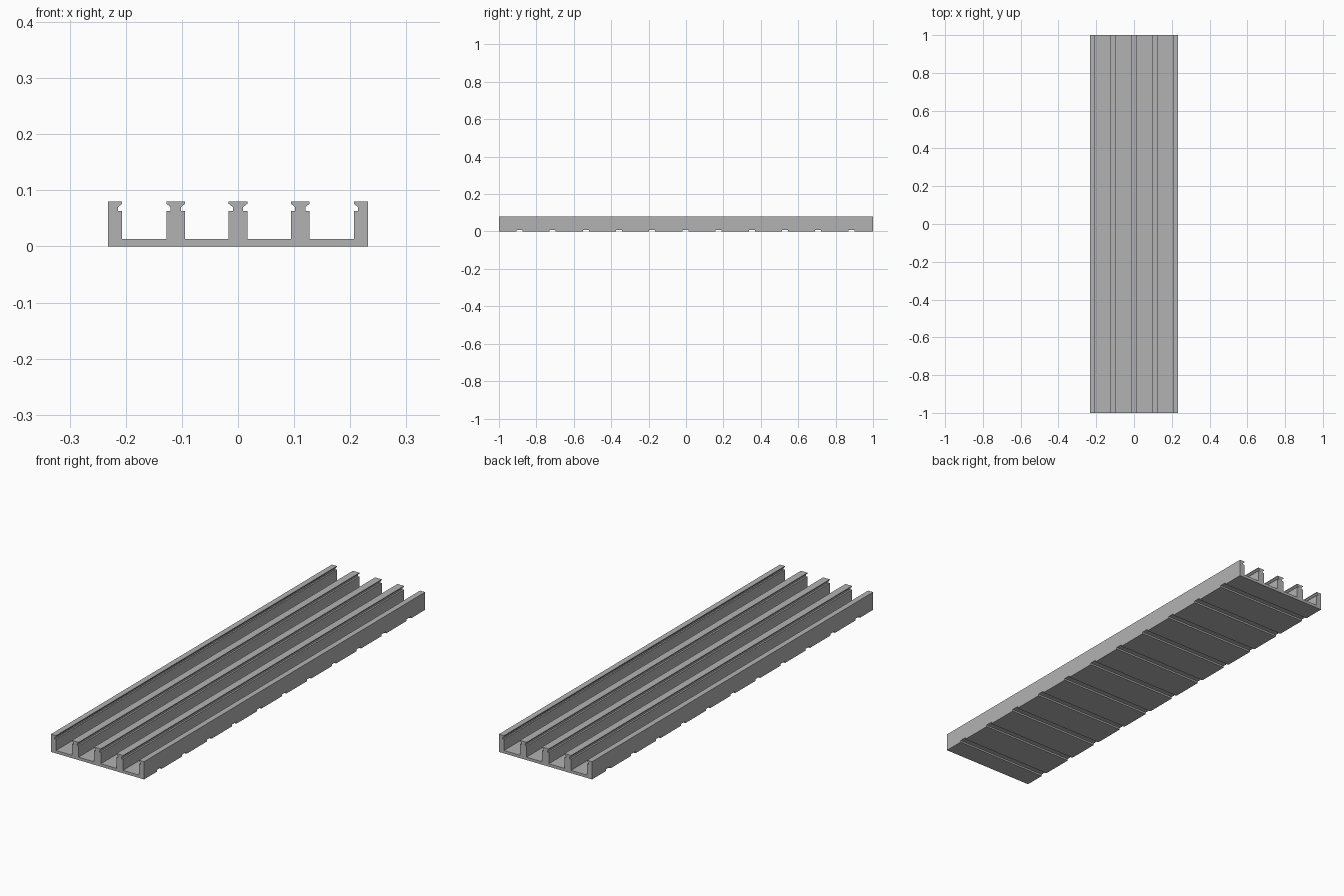
import bpy, bmesh

cube = bpy.data.objects.get("Cube")
if cube:
    bpy.data.objects.remove(cube)

HALF_W, HEIGHT, FLOOR = 0.232, 0.08, 0.013
RIB_PITCH, RIB_HALF, NECK_HALF = 0.111, 0.0165, 0.009
WALL, LIP_IN = 0.025, 0.0065
NECK_LOW, NECK_HIGH, LIP_LOW = 0.063, 0.07, 0.076
GROOVES, GROOVE_PITCH, GROOVE_W, GROOVE_D = 11, 0.1775, 0.032, 0.008

grey = bpy.data.materials.new("plain grey")
grey.use_nodes = True
colour = (0.45, 0.45, 0.45, 1)
grey.diffuse_color = colour
grey.node_tree.nodes["Principled BSDF"].inputs["Base Color"].default_value = colour


def edge_profile(x, side, inset):
    """Notched flank of a rib, from floor to top; side is the outward direction."""
    neck = x - side * inset
    return [(x, FLOOR), (x, NECK_LOW), (neck, NECK_LOW), (neck, NECK_HIGH),
            (x, LIP_LOW), (x, HEIGHT)]


def add_prism(bm, points, axis, start, end):
    """Extrude a closed profile along x or y."""
    place = (lambda a, b: (start, a, b)) if axis == "x" else (lambda a, b: (a, start, b))
    face = bm.faces.new([bm.verts.new(place(a, b)) for a, b in points])
    moved = bmesh.ops.extrude_face_region(bm, geom=[face])["geom"]
    length = end - start
    bmesh.ops.translate(bm, verts=[v for v in moved if isinstance(v, bmesh.types.BMVert)],
                        vec=(length, 0, 0) if axis == "x" else (0, length, 0))


def make_object(name, bm):
    bmesh.ops.recalc_face_normals(bm, faces=bm.faces)
    mesh = bpy.data.meshes.new(name)
    bm.to_mesh(mesh)
    bm.free()
    mesh.materials.append(grey)
    obj = bpy.data.objects.new(name, mesh)
    bpy.context.collection.objects.link(obj)
    return obj


# Channel section: outer walls, floor and three T-topped ribs
section = [(-HALF_W, 0), (-HALF_W, HEIGHT)]
section += edge_profile(-HALF_W + WALL, 1, LIP_IN)[::-1]
for i in (-1, 0, 1):
    centre = i * RIB_PITCH
    section += edge_profile(centre - RIB_HALF, -1, RIB_HALF - NECK_HALF)
    section += edge_profile(centre + RIB_HALF, 1, RIB_HALF - NECK_HALF)[::-1]
section += edge_profile(HALF_W - WALL, -1, LIP_IN)
section += [(HALF_W, HEIGHT), (HALF_W, 0)]

bm = bmesh.new()
add_prism(bm, section, "y", -1, 1)
track = make_object("channel_track", bm)

# Cross grooves under the floor
bm = bmesh.new()
for i in range(GROOVES):
    y = (i - (GROOVES - 1) / 2) * GROOVE_PITCH - 0.003
    a, b = y - GROOVE_W / 2, y + GROOVE_W / 2
    add_prism(bm, [(a, -0.02), (b, -0.02), (b, GROOVE_D), (a, GROOVE_D)], "x", -0.3, 0.3)
cutter = make_object("groove_cutter", bm)
cutter.hide_render = True

cut = track.modifiers.new("underside grooves", "BOOLEAN")
cut.operation, cut.solver, cut.object = "DIFFERENCE", "EXACT", cutter
bpy.context.view_layer.objects.active = track
bpy.ops.object.modifier_apply(modifier=cut.name)
bpy.data.objects.remove(cutter)
